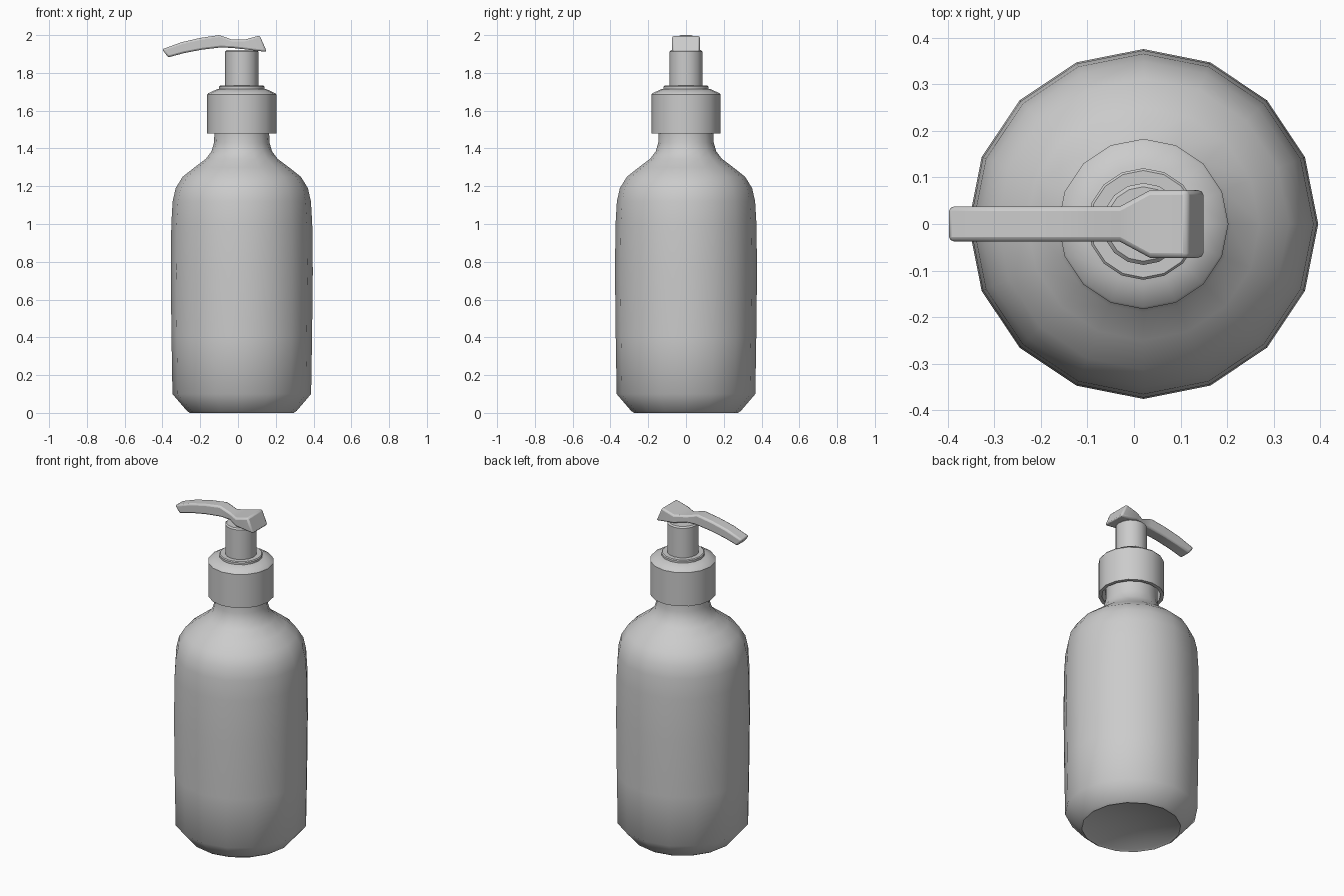
import bpy, bmesh, math

if "Cube" in bpy.data.objects:
    bpy.data.objects.remove(bpy.data.objects["Cube"])

CX = 0.02      # axis of bottle and pump
SIDES = 16


def finish(bm, name, angle):
    bmesh.ops.recalc_face_normals(bm, faces=bm.faces)
    mesh = bpy.data.meshes.new(name)
    bm.to_mesh(mesh)
    bm.free()
    obj = bpy.data.objects.new(name, mesh)
    bpy.context.collection.objects.link(obj)
    bpy.ops.object.select_all(action='DESELECT')
    obj.select_set(True)
    bpy.context.view_layer.objects.active = obj
    bpy.ops.object.shade_smooth_by_angle(angle=math.radians(angle))
    return obj


def lathe(name, profile, angle=35):
    """Spin (radius, z) points around the bottle axis; radius 0 makes a pole."""
    bm = bmesh.new()
    rings = []
    for r, z in profile:
        n = 1 if r == 0 else SIDES
        rings.append([bm.verts.new((CX + r * math.cos(math.tau * i / SIDES),
                                    r * math.sin(math.tau * i / SIDES), z))
                      for i in range(n)])
    for a, b in zip(rings, rings[1:]):
        for i in range(SIDES):
            j = (i + 1) % SIDES
            quad = [a[i % len(a)], a[j % len(a)], b[j % len(b)], b[i % len(b)]]
            bm.faces.new(list(dict.fromkeys(quad)))
    return finish(bm, name, angle)


# Bottle with recessed base, rounded shoulder and neck
lathe("bottle", [
    (0, 0.04), (0.07, 0.04), (0.26, 0.008), (0.275, 0.0), (0.29, 0.01),
    (0.367, 0.10), (0.372, 0.40), (0.376, 0.75), (0.373, 1.0), (0.366, 1.12),
    (0.35, 1.19), (0.313, 1.25), (0.25, 1.30), (0.19, 1.345), (0.16, 1.385),
    (0.147, 1.43), (0.145, 1.48), (0.145, 1.62), (0, 1.62)], 50)

# Screw cap, hollow underneath, with sloped top
lathe("screw_cap", [
    (0, 1.63), (0.163, 1.63), (0.163, 1.48), (0.183, 1.48), (0.183, 1.685),
    (0.178, 1.692), (0.128, 1.715), (0, 1.715)])

# Collar around the pump stem
lathe("collar", [(0, 1.70), (0.12, 1.70), (0.12, 1.727), (0.115, 1.732), (0, 1.732)])

# Pump stem
lathe("pump_stem", [(0, 1.72), (0.088, 1.72), (0.088, 1.912), (0.08, 1.92), (0, 1.92)])

# Pump head and spout: stations of (top x, top z, bottom x, bottom z, half width)
stations = [
    (-0.402, 1.925, -0.37, 1.882, 0.038),
    (-0.30, 1.962, -0.285, 1.905, 0.038),
    (-0.20, 1.985, -0.19, 1.923, 0.038),
    (-0.10, 2.0, -0.09, 1.935, 0.038),
    (-0.03, 1.976, -0.03, 1.932, 0.038),
    (0.035, 1.976, 0.035, 1.925, 0.073),
    (0.115, 1.998, 0.153, 1.911, 0.073)]
bm = bmesh.new()
loops = [[bm.verts.new(p) for p in ((xt, -w, zt), (xt, w, zt), (xb, w, zb), (xb, -w, zb))]
         for xt, zt, xb, zb, w in stations]
for a, b in zip(loops, loops[1:]):
    for i in range(4):
        j = (i + 1) % 4
        bm.faces.new((a[i], a[j], b[j], b[i]))
bm.faces.new(loops[0])
bm.faces.new(loops[-1])
head = finish(bm, "pump_head", 40)
bevel = head.modifiers.new("soft_edges", 'BEVEL')
bevel.width = 0.01
bevel.segments = 2
bevel.limit_method = 'ANGLE'
bevel.angle_limit = math.radians(50)
